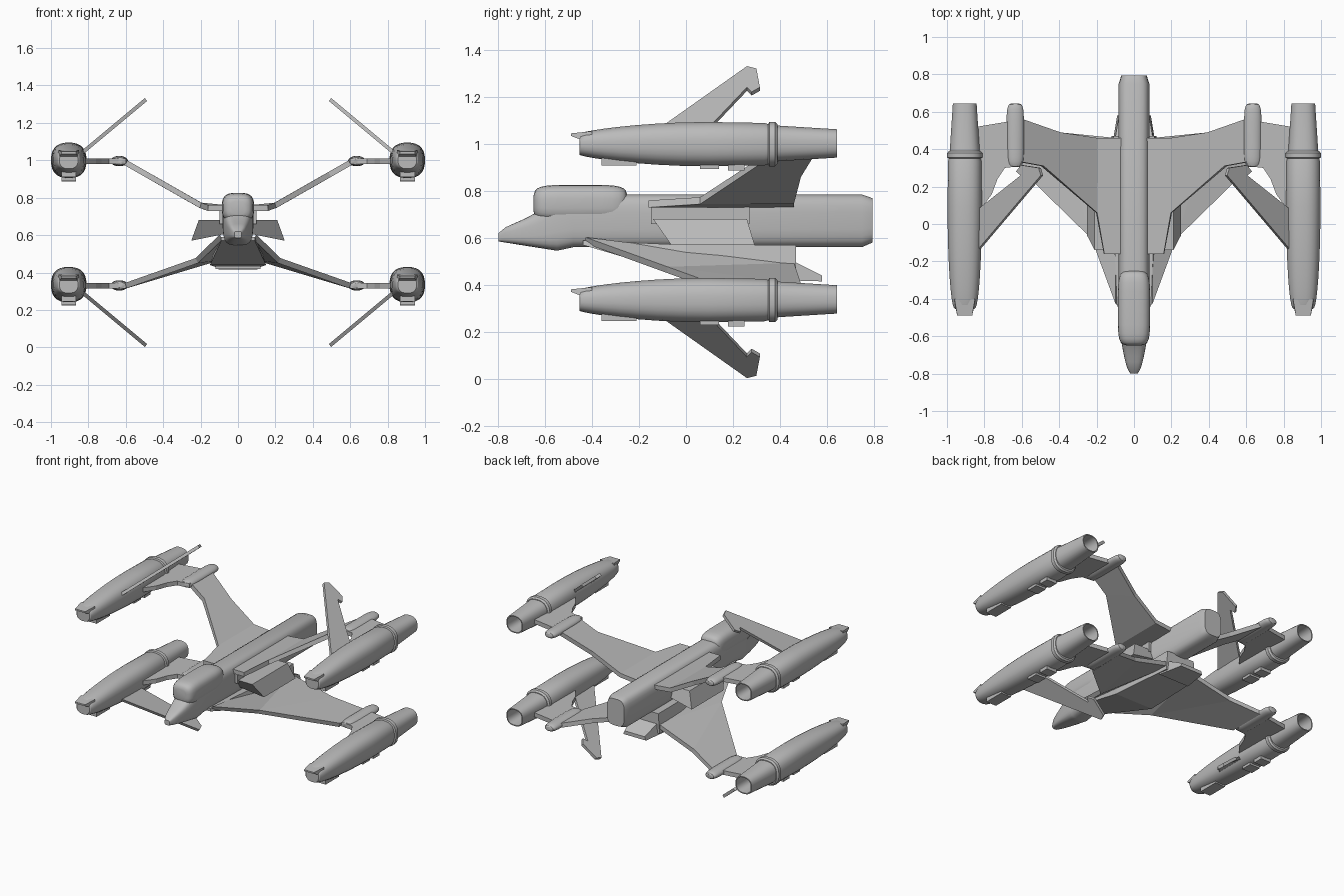
import bpy, bmesh, math
from math import sin, cos, pi, copysign

if "Cube" in bpy.data.objects:
    bpy.data.objects.remove(bpy.data.objects["Cube"])

GREY = (.5, .5, .5, 1)
hull_grey = bpy.data.materials.new("hull_grey")
hull_grey.use_nodes = True
hull_grey.diffuse_color = GREY
hull_grey.node_tree.nodes["Principled BSDF"].inputs["Base Color"].default_value = GREY

ENGINE_X = .905
ENGINE_HEIGHTS = {"upper": 1, "lower": .335}


def make(name, verts, faces, mirror=True, thickness=0, smooth=False):
    """Mesh object, with optional thickness and left-right mirror."""
    mesh = bpy.data.meshes.new(name)
    mesh.from_pydata(verts, [], faces)
    bm = bmesh.new()
    bm.from_mesh(mesh)
    bmesh.ops.recalc_face_normals(bm, faces=bm.faces)
    bm.to_mesh(mesh)
    bm.free()
    mesh.materials.append(hull_grey)
    part = bpy.data.objects.new(name, mesh)
    bpy.context.collection.objects.link(part)
    if thickness:
        solidify = part.modifiers.new("thickness", "SOLIDIFY")
        solidify.thickness = thickness
        solidify.offset = 0
    if mirror:
        part.modifiers.new("mirror", "MIRROR").use_mirror_merge = False
    if smooth:
        bpy.ops.object.select_all(action="DESELECT")
        part.select_set(True)
        bpy.context.view_layer.objects.active = part
        bpy.ops.object.shade_smooth_by_angle(angle=math.radians(32))


def skin(name, rings, mirror=True, smooth=False):
    """Closed solid through a row of matching outlines."""
    n = len(rings[0])
    verts = [point for ring in rings for point in ring]
    faces = [tuple(range(n)), tuple(range(len(verts) - n, len(verts)))]
    for start in range(0, len(verts) - n, n):
        for i in range(n):
            a, b = start + i, start + (i + 1) % n
            faces.append((a, b, b + n, a + n))
    make(name, verts, faces, mirror, smooth=smooth)


def bent(value, power):
    return copysign(abs(value) ** power, value)


def oval(x, y, z, width, height, power=.8, sides=24):
    """Rounded section; width and height are half sizes, low power is boxier."""
    angles = [2 * pi * (i + .5) / sides for i in range(sides)]
    return [(x + width * bent(cos(a), power), y, z + height * bent(sin(a), power))
            for a in angles]


def trapezoid(y, top_half, base_half, top, base, x=0):
    return [(x - top_half, y, top), (x + top_half, y, top),
            (x + base_half, y, base), (x - base_half, y, base)]


def capsule(name, center, width, length, height, mirror, power, steps=12):
    """Round-ended pod lying along y."""
    x, y, z = center
    rings = []
    for i in range(steps):
        a = pi * (i + .5) / steps
        swell = sin(a) ** .4
        rings.append(oval(x, y - length * bent(cos(a), .4), z,
                          width * swell, height * swell, power))
    skin(name, rings, mirror, smooth=True)


def plate(name, outline, height, faces=None, thickness=.03):
    """Thin sheet from a plan outline, raised by a height rule."""
    verts = [(x, y, height(x, y)) for x, y in outline]
    make(name, verts, faces or [tuple(range(len(verts)))], thickness=thickness)


# Fuselage: drooped nose blending into a long boxy tube with a bevelled tail
def body_ring(y, width, base, top):
    return oval(0, y, (top + base) / 2, width, (top - base) / 2, power=.55)

nose = []
for step in range(9):
    t = step / 8
    nose.append(body_ring(-.8 + .25 * t, .02 + .06 * t ** .6, .585 - .04 * t,
                          .62 + .09 * t ** .6 + .075 * t ** 3))
tube = [body_ring(y, .082, .56, .786) for y in (-.48, .75)]
skin("fuselage", nose + tube + [body_ring(.795, .068, .58, .77)], False, smooth=True)
capsule("canopy", (0, -.45, .747), .087, .2, .08, False, power=.65)

# Ventral hull and tail wedge
skin("ventral_hull", [trapezoid(-.44, .09, .09, .59, .57),
                      trapezoid(0, .11, .15, .57, .44),
                      trapezoid(.47, .11, .12, .57, .43)], False)
skin("tail_wedge", [trapezoid(.4, .11, .12, .53, .42),
                    trapezoid(.58, .08, .09, .44, .415)], False)

# Wings
plate("upper_wing",
      [(.06, -.16), (.16, -.16), (.2, .06), (.49, .31), (.6, .33),
       (.6, .56), (.4, .49), (.2, .46), (.06, .46)],
      lambda x, y: max(.745, .645 + .57 * x),
      [(0, 1, 2, 7, 8), (2, 3, 6, 7), (3, 4, 5, 6)])
plate("lower_wing",
      [(.09, -.43), (.22, -.08), (.6, .29), (.6, .56), (.4, .49), (.1, .46)],
      lambda x, y: .51 - .3 * x + .25 * max(0, -y),
      [(0, 1, 5), (1, 4, 5), (1, 2, 3, 4)])

# Side intakes under the wing roots, raked in profile
intake = [(.05, .68), (.21, .68), (.25, .57), (.05, .61)]
skin("side_intake", [[(x, -.14 + .7 * (.68 - z), z) for x, z in intake],
                     [(x, .26 + .3 * (.68 - z), z) for x, z in intake]])
skin("wing_root_fairing", [trapezoid(y, .1, .1, .75, .66) for y in (-.15, .27)], False)

for level, h in ENGINE_HEIGHTS.items():
    # Nacelle swelling from a blunt front
    rings = []
    for step in range(10):
        t = (step / 9) ** 2
        swell = sin(t * pi / 2)
        rings.append(oval(ENGINE_X, -.455 + .55 * t, h,
                          .05 + .0425 * swell ** .4, .045 + .05 * swell ** .7))
    rings.append(oval(ENGINE_X, .335, h, .09, .091))
    rings.append(oval(ENGINE_X, .37, h, .08, .08))
    skin(level + "_engine", rings, smooth=True)

    # Collar and hollow nozzle
    collar = [(.35, .085), (.355, .095), (.38, .095), (.39, .085)]
    skin(level + "_engine_collar", [oval(ENGINE_X, y, h, r, r) for y, r in collar], smooth=True)
    nozzle = [(.36, .084), (.4, .08), (.643, .064), (.643, .057), (.45, .05)]
    skin(level + "_engine_nozzle",
         [oval(ENGINE_X, y, h + .003, r, r * .95) for y, r in nozzle], smooth=True)

    # Front lip and belly boxes
    skin(level + "_engine_lip", [trapezoid(-.49, .04, .04, h + .046, h + .035, ENGINE_X),
                                 trapezoid(-.4, .055, .06, h + .055, h, ENGINE_X)])
    for place, start, end, drop in (("front", -.36, -.21, .09),
                                    ("middle", .06, .14, .107), ("rear", .18, .25, .112)):
        skin(f"{level}_{place}_belly_box",
             [trapezoid(y, .04, .04, h - .06, h - drop, ENGINE_X) for y in (start, end)])

    # Wing pod and the strut that carries the engine
    capsule(level + "_wing_pod", (.635, .475, h - .004), .047, .17, .028, True, power=1)
    plate(level + "_engine_strut",
          [(.6, .31), (.69, .3), (.73, .24), (.76, .16), (.84, .05), (.84, .52), (.6, .56)],
          lambda x, y: h - .005)

    # Hooked fin leaning inward, away from the other engine
    away = 1 if level == "upper" else -1
    fin = [(-.15, 0), (.26, .29), (.3, .28), (.315, .2), (.28, .18), (.26, .2), (.07, 0)]
    make(level + "_fin", [(.84 - 1.2 * rise, y, h + away * (.035 + rise)) for y, rise in fin],
         [tuple(range(len(fin)))], thickness=.02)
